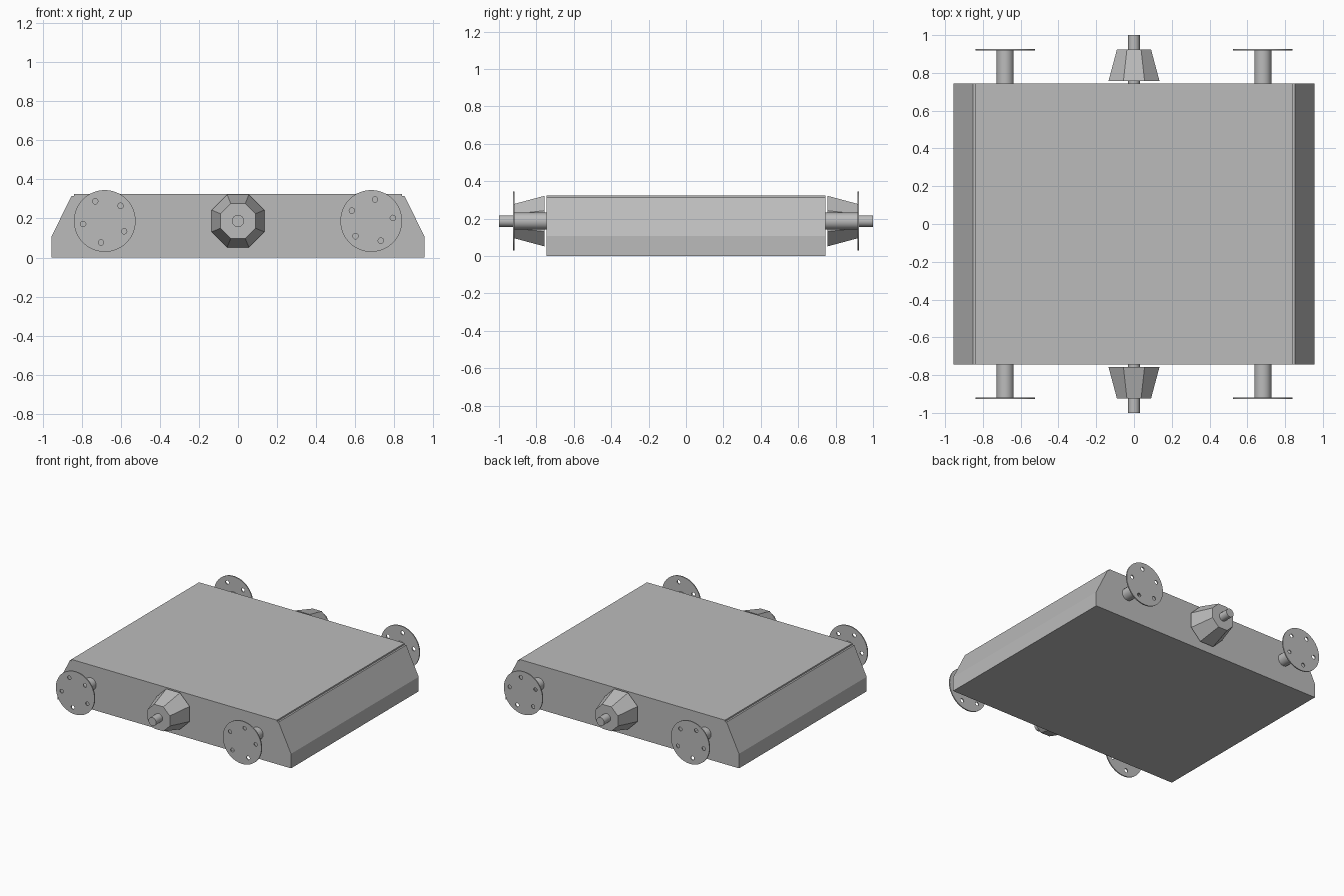
import bpy
import bmesh
from math import cos, sin, pi, radians
from mathutils import Matrix, Vector

if "Cube" in bpy.data.objects:
    bpy.data.objects.remove(bpy.data.objects["Cube"])

# One plain grey for everything
grey = bpy.data.materials.new("plain grey")
grey.use_nodes = True
colour = (0.5, 0.5, 0.5, 1)
grey.diffuse_color = colour
grey.node_tree.nodes["Principled BSDF"].inputs["Base Color"].default_value = colour

AXLE_Z = 0.187


def add_object(name, mesh, smooth=False):
    mesh.materials.clear()
    mesh.materials.append(grey)
    obj = bpy.data.objects.new(name, mesh)
    bpy.context.collection.objects.link(obj)
    if smooth:
        bpy.ops.object.select_all(action="DESELECT")
        obj.select_set(True)
        bpy.context.view_layer.objects.active = obj
        bpy.ops.object.shade_smooth_by_angle(angle=radians(30))
    return obj


def rod(name, x, side, y0, y1, r0, r1, sides, smooth=True):
    """Tapered cylinder running outwards along y on the given side."""
    bm = bmesh.new()
    bmesh.ops.create_cone(bm, cap_ends=True, segments=sides, radius1=r0,
                          radius2=r1, depth=y1 - y0)
    # Turn so that a flat facet faces straight up
    bm.transform(Matrix.Translation((x, side * (y0 + y1) / 2, AXLE_Z))
                 @ Matrix.Rotation(-side * pi / 2, 4, "X")
                 @ Matrix.Rotation(pi / sides, 4, "Z"))
    mesh = bpy.data.meshes.new(name)
    bm.to_mesh(mesh)
    bm.free()
    return add_object(name, mesh, smooth)


def extrude_profile(name, points, half_y):
    bm = bmesh.new()
    face = bm.faces.new([bm.verts.new((x, -half_y, z)) for x, z in points])
    new = bmesh.ops.extrude_face_region(bm, geom=[face])["geom"]
    bmesh.ops.translate(bm, vec=Vector((0, 2 * half_y, 0)),
                        verts=[g for g in new if isinstance(g, bmesh.types.BMVert)])
    bmesh.ops.recalc_face_normals(bm, faces=bm.faces)
    mesh = bpy.data.meshes.new(name)
    bm.to_mesh(mesh)
    bm.free()
    return add_object(name, mesh)


def wheel_disc(name, x, side, start):
    """Thin round flange with five bolt holes, made from a filled curve."""
    curve = bpy.data.curves.new(name + " outline", "CURVE")
    curve.dimensions = "2D"
    curve.fill_mode = "BOTH"
    curve.extrude = 0.004

    def circle(cx, cy, r, n):
        spline = curve.splines.new("POLY")
        spline.points.add(n - 1)
        spline.use_cyclic_u = True
        for i, p in enumerate(spline.points):
            a = 2 * pi * i / n
            p.co = (cx + r * cos(a), cy + r * sin(a), 0, 1)

    circle(0, 0, 0.158, 64)
    for k in range(5):
        a = start + k * 2 * pi / 5
        circle(0.112 * cos(a), 0.112 * sin(a), 0.014, 16)
    temp = bpy.data.objects.new(name + " outline", curve)
    bpy.context.collection.objects.link(temp)
    deps = bpy.context.evaluated_depsgraph_get()
    mesh = bpy.data.meshes.new_from_object(temp.evaluated_get(deps))
    bpy.data.objects.remove(temp)
    mesh.transform(Matrix.Translation((x, side * 0.922, AXLE_Z))
                   @ Matrix.Rotation(pi / 2, 4, "X"))
    mesh.name = name
    add_object(name, mesh)


# Body: sloped ends with a small step below the lid
half = [(0.955, 0), (0.955, 0.107), (0.853, 0.314), (0.84, 0.314), (0.84, 0.325)]
extrude_profile("body", half + [(-x, z) for x, z in reversed(half)], 0.745)

# Four axles with flanges, and a hub with a drive shaft front and back
for side, end in ((-1, "front"), (1, "back")):
    for sx, hand in ((-1, "right"), (1, "left")):
        label = f"{end}_{hand}"
        rod(label + "_axle", sx * 0.682, side, 0.73, 0.92, 0.045, 0.045, 32)
        wheel_disc(label + "_disc", sx * 0.682, side,
                   radians(8) + (pi if sx < 0 else 0))
    flat = cos(pi / 8)
    rod(end + "_hub", 0, side, 0.757, 0.925, 0.135 / flat, 0.09 / flat, 8, False)
    rod(end + "_shaft", 0, side, 0.73, 1.0, 0.031, 0.031, 24)
